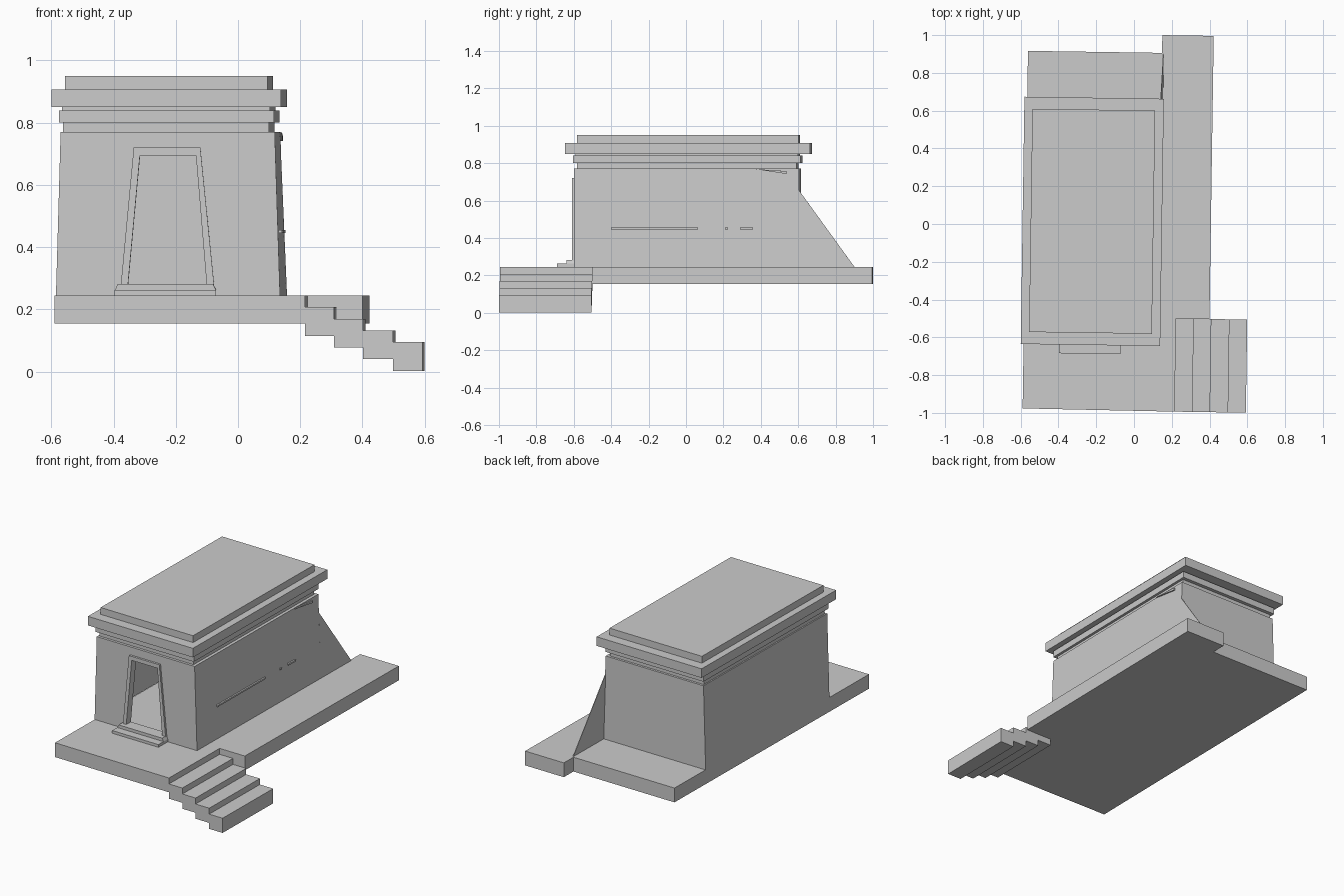
import bpy, bmesh
from mathutils import Vector

if "Cube" in bpy.data.objects:
    bpy.data.objects.remove(bpy.data.objects["Cube"])

TURN = -0.015   # the whole building is turned very slightly about z


def make(name, faces):
    """Build a flat-shaded object from lists of corner points, one list per face."""
    bm = bmesh.new()
    for pts in faces:
        bm.faces.new([bm.verts.new(p) for p in pts])
    bmesh.ops.remove_doubles(bm, verts=bm.verts, dist=0.0002)
    bmesh.ops.recalc_face_normals(bm, faces=bm.faces)
    me = bpy.data.meshes.new(name)
    bm.to_mesh(me)
    bm.free()
    ob = bpy.data.objects.new(name, me)
    ob.rotation_euler.z = TURN
    bpy.context.collection.objects.link(ob)
    return ob


def prism(name, outline, offset):
    """Extrude a planar outline along an offset vector."""
    a = [Vector(p) for p in outline]
    b = [p + Vector(offset) for p in a]
    n = len(a)
    sides = [[a[i], a[(i + 1) % n], b[(i + 1) % n], b[i]] for i in range(n)]
    return make(name, [a, b[::-1]] + sides)


def box(name, x0, x1, y0, y1, z0, z1):
    return prism(name, [(x0, y0, z0), (x1, y0, z0), (x1, y1, z0), (x0, y1, z0)],
                 (0, 0, z1 - z0))


# Terrace slab with the long strip on the right
terrace = [(-.575, -.985), (.23, -.99), (.23, -.497), (.407, -.497),
           (.407, 1.002), (.135, 1.002), (.135, .908), (-.575, .908)]
prism("terrace", [(x, y, .155) for x, y in terrace], (0, 0, .09))

# Floating steps going down to the right
xs = [.23, .324, .417, .513, .607]
for i in range(4):
    top = .2075 - i * .0375
    box(f"step_{i + 1}", xs[i], xs[i + 1], -.99, -.497, top - .0925, top)

# Hollow tapered walls with a doorway cut in the front
ZB, ZT, YF, YB = .245, .77, -.598, .606
LB, LT, RB, RT = -.576, -.561, .144, .127
door = [(-.348, ZB), (-.306, .695), (-.126, .695), (-.088, ZB)]
front = [(LB, ZB)] + door + [(RB, ZB), (RT, ZT), (LT, ZT)]


def side(xb, xt):
    return [(xb, YF, ZB), (xb, YB, ZB), (xt, YB, ZT), (xt, YF, ZT)]


make("walls", [
    [(x, YF, z) for x, z in front],
    side(LB, LT), side(RB, RT),
    [(LB, YB, ZB), (RB, YB, ZB), (RT, YB, ZT), (LT, YB, ZT)],
    [(LT, YF, ZT), (RT, YF, ZT), (RT, YB, ZT), (LT, YB, ZT)]])

# Thin sloping fin behind the right wall
prism("rear_fin", [(RB, YB, ZB), (RB, .903, ZB), (.131, YB, .655)], (-.004, 0, 0))

# Cornice bands and roof, bottom to top
for name, x0, x1, y0, y1, z0, z1 in [
        ("lower_neck", -.553, .108, -.582, .592, .77, .80),
        ("lower_band", -.566, .124, -.602, .614, .80, .84),
        ("upper_neck", -.556, .112, -.59, .60, .84, .85),
        ("cornice", -.59, .148, -.644, .665, .85, .907),
        ("roof_slab", -.547, .103, -.580, .602, .907, .95)]:
    box(name, x0, x1, y0, y1, z0, z1)

# Door frame and threshold
outer = [(-.369, .262), (-.326, .72), (-.112, .72), (-.066, .262)]
inner = [(-.09, .262), (-.126, .695), (-.306, .695), (-.346, .262)]
prism("door_frame", [(x, -.611, z) for x, z in outer + inner], (0, .045, 0))
box("threshold_lower", -.386, -.061, -.69, -.595, ZB, .262)
prism("threshold_upper", [(-.386, -.64, .262), (-.061, -.64, .262),
                          (-.07, -.64, .281), (-.377, -.64, .281)], (0, .075, 0))

# Thin rails and a small sliver on the right wall
for i, (y0, y1) in enumerate([(-.40, .066), (.212, .226), (.29, .36)]):
    box(f"side_rail_{i + 1}", .13, .147, y0, y1, .446, .456)
prism("eave_sliver", [(.12, .37, .768), (.12, .54, .742), (.12, .54, .757)], (.016, 0, 0))
